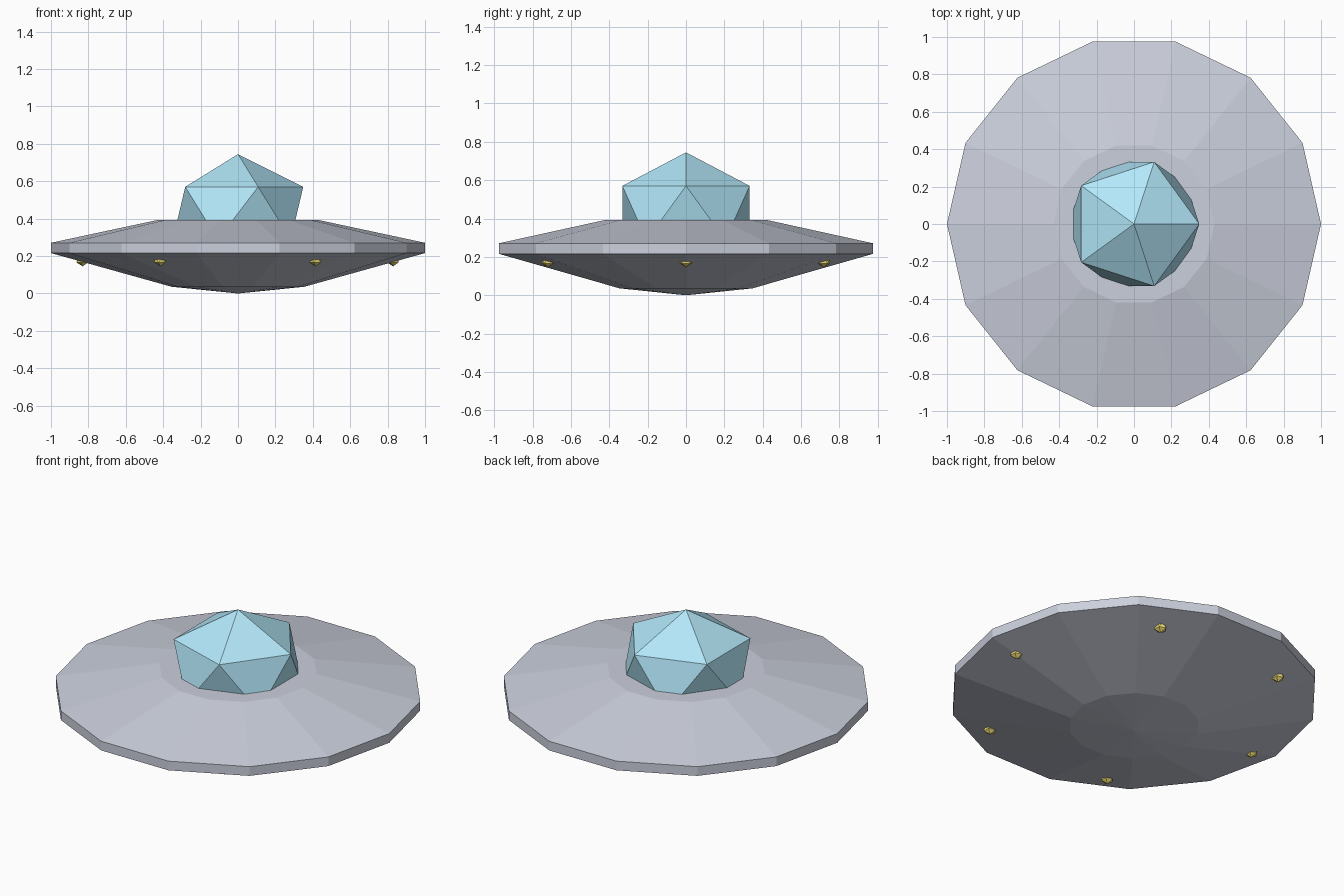
import bpy, bmesh
from math import cos, sin, pi, radians

if "Cube" in bpy.data.objects:
    bpy.data.objects.remove(bpy.data.objects["Cube"])

SIDES = 14


def colour(obj, name, rgb):
    mat = bpy.data.materials.get(name) or bpy.data.materials.new(name)
    mat.diffuse_color = (*rgb, 1)
    mat.use_nodes = True
    mat.node_tree.nodes["Principled BSDF"].inputs["Base Color"].default_value = mat.diffuse_color
    obj.data.materials.append(mat)


def new_object(name, bm):
    bmesh.ops.recalc_face_normals(bm, faces=bm.faces)
    mesh = bpy.data.meshes.new(name)
    bm.to_mesh(mesh)
    bm.free()
    obj = bpy.data.objects.new(name, mesh)
    bpy.context.collection.objects.link(obj)
    return obj


def ball(name, radius, location, z_scale=1.0):
    bm = bmesh.new()
    bmesh.ops.create_icosphere(bm, subdivisions=1, radius=radius)
    bmesh.ops.scale(bm, vec=(1, 1, z_scale), verts=bm.verts)
    obj = new_object(name, bm)
    obj.location = location
    return obj


# saucer hull: lathed rings between a shallow point below and a flat deck
bm = bmesh.new()
rings = []
for r, z in [(0.355, 0.036), (1, 0.216), (1, 0.271), (0.43, 0.393)]:
    rings.append([bm.verts.new((r * cos(2 * pi * i / SIDES), r * sin(2 * pi * i / SIDES), z))
                  for i in range(SIDES)])
tip = bm.verts.new((0, 0, 0))
for i in range(SIDES):
    j = (i + 1) % SIDES
    bm.faces.new((tip, rings[0][j], rings[0][i]))
    for low, high in zip(rings, rings[1:]):
        bm.faces.new((low[i], low[j], high[j], high[i]))
bm.faces.new(rings[-1])
hull = new_object("saucer_hull", bm)
colour(hull, "hull_grey", (0.6, 0.63, 0.72))

# faceted cockpit dome sunk into the deck
dome = ball("cockpit_dome", 0.39, (0, 0, 0.429), 0.81)
colour(dome, "dome_blue", (0.45, 0.8, 0.95))

# six lights around the underside
for k in range(6):
    a = radians(60 * k)
    light = ball(f"underside_light_{k + 1}", 0.037, (0.83 * cos(a), 0.83 * sin(a), 0.182))
    colour(light, "light_yellow", (0.95, 0.8, 0.2))
